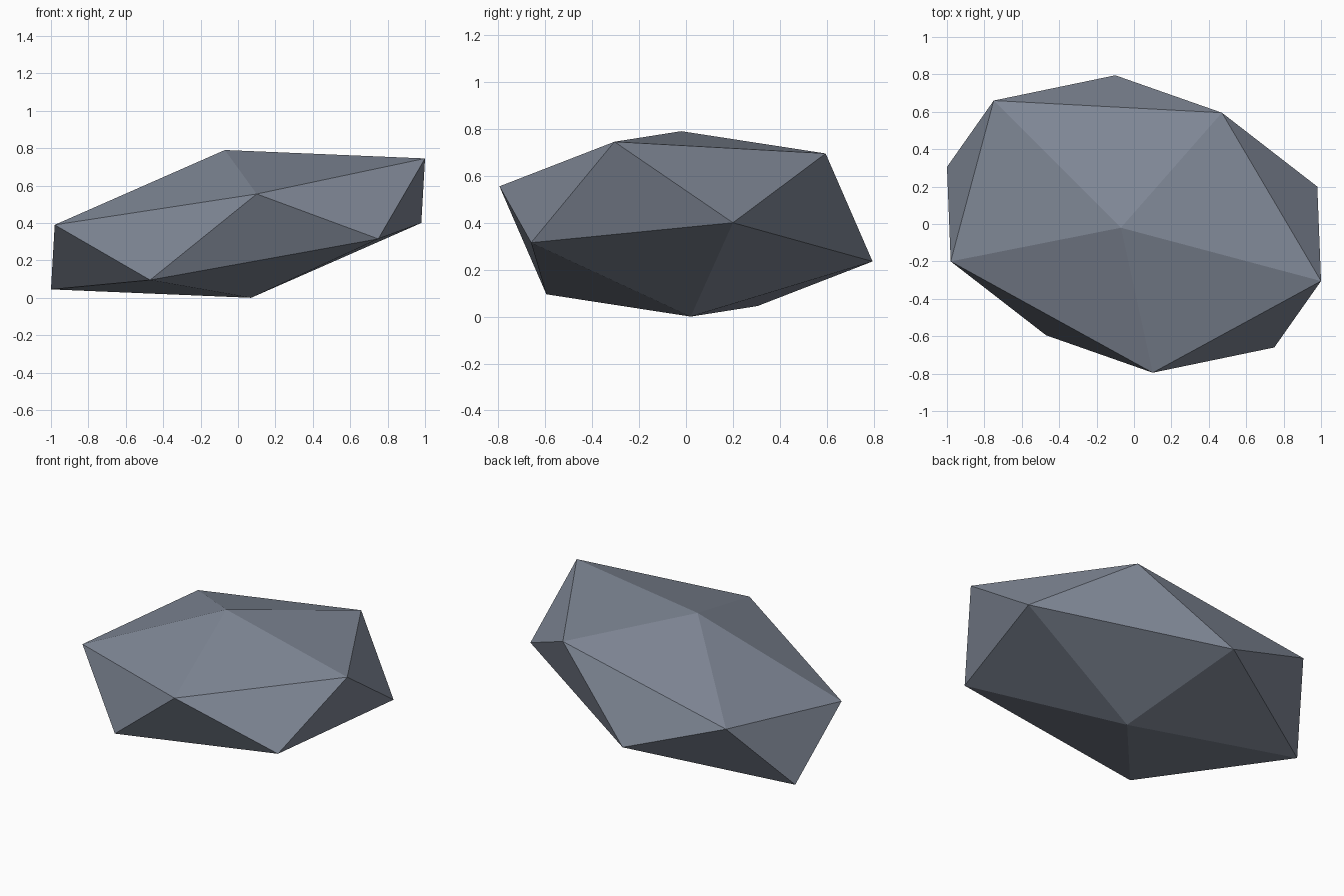
import bpy
import bmesh
from mathutils import Vector

default = bpy.data.objects.get("Cube")
if default:
    bpy.data.objects.remove(default, do_unlink=True)

# Slate stone colour
slate = bpy.data.materials.new("slate_grey")
slate.use_nodes = True
colour = (0.215, 0.245, 0.305, 1.0)
slate.diffuse_color = colour
shader = next(n for n in slate.node_tree.nodes if n.type == "BSDF_PRINCIPLED")
shader.inputs["Base Color"].default_value = colour
shader.inputs["Roughness"].default_value = 0.9

# Peak and the five corners around it; the lower half is their point reflection
CENTRE = Vector((0, 0, 0.395))
UPPER_CORNERS = [
    (-0.07, -0.02, 0.79),
    (-0.75, 0.66, 0.475),
    (0.47, 0.595, 0.695),
    (1.0, -0.305, 0.745),
    (0.10, -0.795, 0.555),
    (-0.98, -0.20, 0.39),
]

# Faceted boulder: skewed twenty-sided solid
bm = bmesh.new()
for corner in map(Vector, UPPER_CORNERS):
    bm.verts.new(corner)
    bm.verts.new(2 * CENTRE - corner)
bmesh.ops.convex_hull(bm, input=bm.verts[:])
bmesh.ops.recalc_face_normals(bm, faces=bm.faces[:])
for face in bm.faces:
    face.smooth = False

mesh = bpy.data.meshes.new("boulder")
bm.to_mesh(mesh)
bm.free()
mesh.materials.append(slate)
boulder = bpy.data.objects.new("boulder", mesh)
bpy.context.collection.objects.link(boulder)
